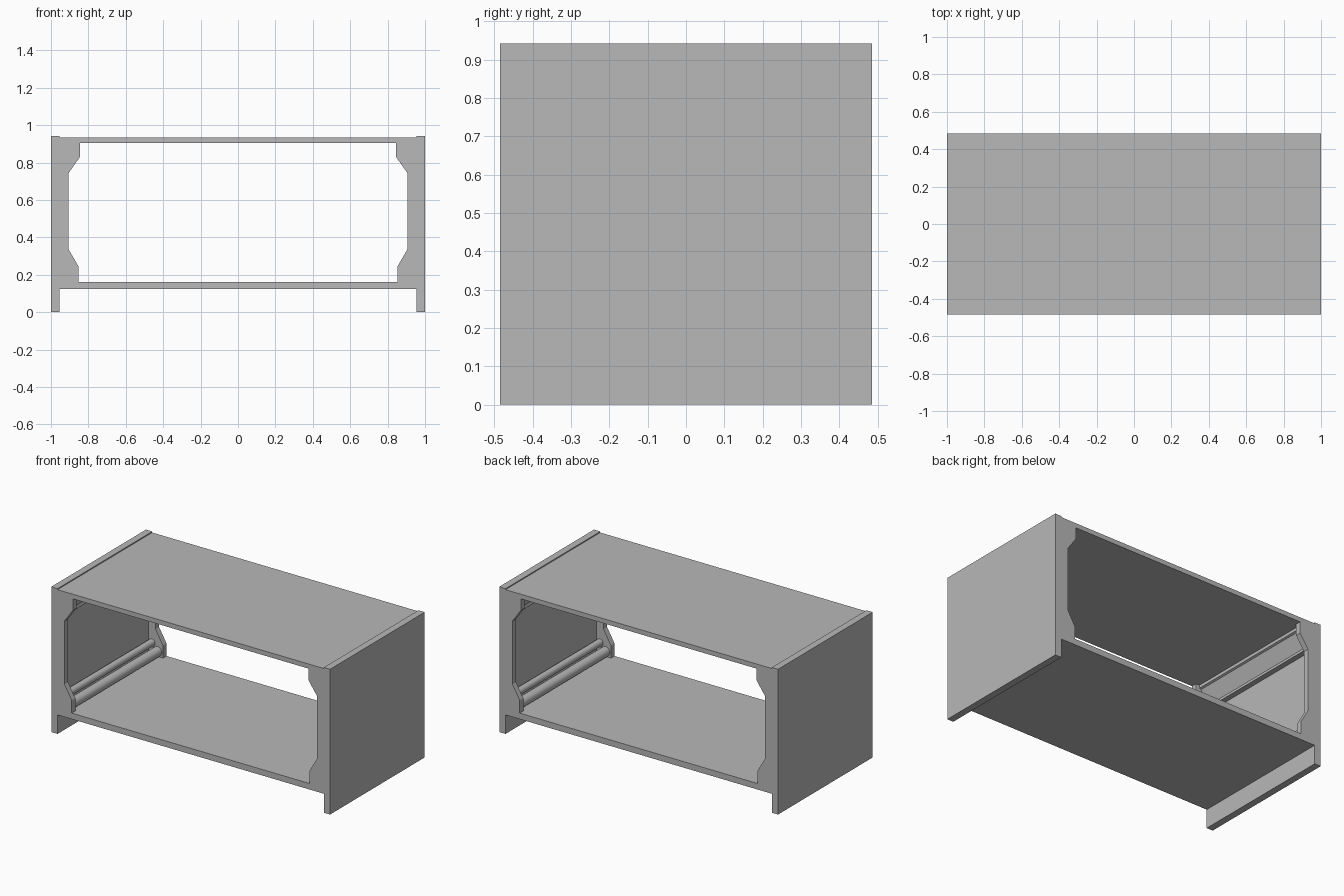
import bpy, bmesh
from math import cos, sin, tau

cube = bpy.data.objects.get("Cube")
if cube:
    bpy.data.objects.remove(cube, do_unlink=True)

grey = bpy.data.materials.new("mid grey")
grey.use_nodes = True
COLOUR = (0.48, 0.48, 0.48, 1)
grey.diffuse_color = COLOUR
grey.node_tree.nodes["Principled BSDF"].inputs["Base Color"].default_value = COLOUR

HALF_DEPTH = 0.485
FRAME = 0.036            # thickness of the end frames
INNER = HALF_DEPTH - FRAME


def extrude(name, outline, y0, y1, side=1, smooth=False):
    """Extrude an x-z outline along y, mirrored in x when side is -1."""
    bm = bmesh.new()
    face = bm.faces.new([bm.verts.new((side * x, y0, z)) for x, z in outline])
    grown = bmesh.ops.extrude_face_region(bm, geom=[face])["geom"]
    moved = [v for v in grown if isinstance(v, bmesh.types.BMVert)]
    bmesh.ops.translate(bm, verts=moved, vec=(0, y1 - y0, 0))
    bmesh.ops.recalc_face_normals(bm, faces=bm.faces)
    for f in bm.faces:
        f.smooth = smooth and len(f.verts) == 4
    mesh = bpy.data.meshes.new(name)
    bm.to_mesh(mesh)
    bm.free()
    mesh.materials.append(grey)
    obj = bpy.data.objects.new(name, mesh)
    bpy.context.collection.objects.link(obj)
    return obj


def box(x0, x1, z0, z1):
    return [(x0, z0), (x1, z0), (x1, z1), (x0, z1)]


def disc(x, z, r, n=24):
    return [(x + r * cos(tau * i / n), z + r * sin(tau * i / n)) for i in range(n)]


# Shelves
extrude("top_panel", box(-0.955, 0.955, 0.905, 0.935), -HALF_DEPTH, HALF_DEPTH)
extrude("bottom_panel", box(-0.955, 0.955, 0.123, 0.162), -HALF_DEPTH, HALF_DEPTH)

# Notched end frame and slanted upper rail cross-sections
bracket = [(0.955, 0.162), (0.853, 0.162), (0.853, 0.245), (0.905, 0.335),
           (0.905, 0.745), (0.845, 0.83), (0.845, 0.905), (0.955, 0.905)]
rail = [(0.87, 0.905), (0.87, 0.885), (0.882, 0.88), (0.925, 0.785),
        (0.92, 0.765), (0.955, 0.765), (0.955, 0.905)]

for label, side in (("left", 1), ("right", -1)):
    extrude(f"{label}_side_panel", box(0.955, 1, 0, 0.942), -HALF_DEPTH, HALF_DEPTH, side)
    extrude(f"{label}_front_bracket", bracket, -HALF_DEPTH, -INNER, side)
    extrude(f"{label}_back_bracket", bracket, INNER, HALF_DEPTH, side)
    extrude(f"{label}_upper_rail", rail, -INNER, INNER, side)
    # Round rods along the lower corner
    for part, x, z, r in (("upper", 0.932, 0.243, 0.023), ("lower", 0.892, 0.195, 0.032)):
        extrude(f"{label}_{part}_rod", disc(x, z, r), -INNER, INNER, side, smooth=True)
